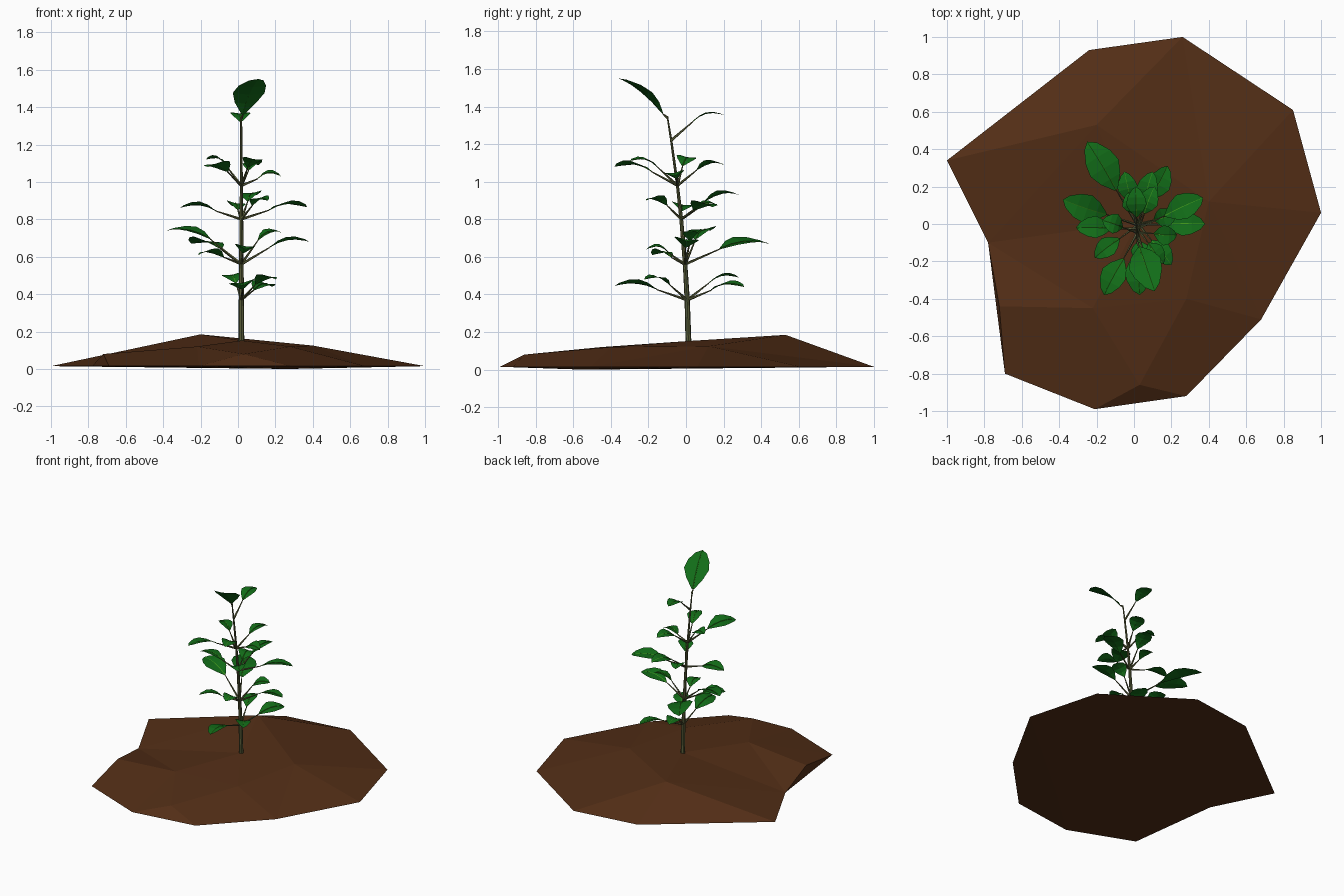
import bpy, bmesh
from mathutils import Vector, Matrix
from mathutils.geometry import delaunay_2d_cdt
from math import radians, tau

if "Cube" in bpy.data.objects:
    bpy.data.objects.remove(bpy.data.objects["Cube"])


def material(name, rgb):
    m = bpy.data.materials.new(name)
    m.diffuse_color = (*rgb, 1)
    m.use_nodes = True
    m.node_tree.nodes["Principled BSDF"].inputs["Base Color"].default_value = m.diffuse_color
    return m


SOIL = material("soil", (0.085, 0.027, 0.008))
LEAF = material("leaf", (0.006, 0.15, 0.009))
BARK = material("bark", (0.10, 0.11, 0.04))
VEIN = material("vein", (0.05, 0.28, 0.01))


def make(name, verts, faces, mat):
    me = bpy.data.meshes.new(name)
    me.from_pydata([tuple(v) for v in verts], [], faces)
    me.materials.append(mat)
    bm = bmesh.new()
    bm.from_mesh(me)
    bmesh.ops.recalc_face_normals(bm, faces=bm.faces)
    bm.to_mesh(me)
    bm.free()
    ob = bpy.data.objects.new(name, me)
    bpy.context.collection.objects.link(ob)
    return ob


def tube(name, pts, r0, r1, mat, sides=6):
    """Low-poly tube along a path, tapering from r0 to r1."""
    pts = [Vector(p) for p in pts]
    verts, faces = [], []
    last = len(pts) - 1
    for i, p in enumerate(pts):
        d = pts[min(i + 1, last)] - pts[max(i - 1, 0)]
        q = d.to_track_quat('Z', 'Y')
        r = r0 + (r1 - r0) * i / last
        for k in range(sides):
            verts.append(p + q @ (Matrix.Rotation(tau * k / sides, 3, 'Z') @ Vector((r, 0, 0))))
    for i in range(last):
        for k in range(sides):
            a, b = i * sides + k, i * sides + (k + 1) % sides
            faces.append((a, b, b + sides, a + sides))
    faces.append(tuple(range(sides)))
    faces.append(tuple(range(len(verts) - sides, len(verts))))
    return make(name, verts, faces, mat)


# Soil mound: faceted top over an irregular rim, shallow bottom
rim = [(-1, .34), (-.78, -.10), (-.69, -.80), (-.21, -.99), (.28, -.92), (.68, -.51),
       (1, .06), (.85, .61), (.26, 1), (-.24, .93)]
hills = [(-.72, -.44, .08), (.03, -.86, .08), (.28, -.40, .12), (.40, .12, .125),
         (-.20, .53, .185), (.02, .01, .152), (-.22, -.45, .12)]
n = len(rim)
flat = [Vector(p) for p in rim] + [Vector(p[:2]) for p in hills]
pts2, _, tris, *_ = delaunay_2d_cdt(flat, [(i, (i + 1) % n) for i in range(n)], [list(range(n))], 1, 1e-5)
height = {(round(p[0], 3), round(p[1], 3)): p[2] for p in hills}
verts = [(p.x, p.y, height.get((round(p.x, 3), round(p.y, 3)), .015)) for p in pts2]
faces = [tuple(t) for t in tris]
verts.append((.27, -.55, 0))
faces += [(len(verts) - 1, (i + 1) % n, i) for i in range(n)]
make("soil_mound", verts, faces, SOIL)

# Main stem, leaning further to the front as it rises
def stem_at(z):
    return Vector((.018, .015 - .063 * z * z, z))


nodes = [.37, .56, .80, .98, 1.22, 1.34]
tube("stem", [stem_at(z) for z in [.10] + nodes], .016, .004, BARK, 8)


def leaf(num, node, tip, roll):
    """Stalk, arched folded blade and midrib; the blade size follows the reach."""
    root, tip = stem_at(node), Vector(tip)
    split = .1 if node > 1.3 else .42
    base = root.lerp(tip, split)
    if node < 1.3:
        base.z = root.z + .75 * (tip.z - root.z)
    tube(f"leaf_stalk_{num}", [root, root.lerp(base, .55), base], .008, .003, BARK, 5)
    along = tip - base
    width = min(max(.63 * along.length, .11), .18)
    along.normalize()
    side = along.cross(Vector((0, 0, 1))).normalized()
    side = Matrix.Rotation(radians(roll), 3, along) @ side
    up = side.cross(along)
    verts, faces, mid = [], [], []
    widths = (.1, .68, 1, .86, .45)
    for i, w in enumerate(widths):
        t = i * .225
        c = base.lerp(tip, t) + up * .1 * t * (1 - t)
        mid.append(c + up * .002)
        s = side * (w * width / 2)
        lift = up * (.14 * w * width / 2)
        verts += [c - s + lift, c, c + s + lift]
    verts.append(tip)
    mid.append(tip)
    last = 3 * len(widths) - 3
    for a in range(0, last, 3):
        faces += [(a, a + 1, a + 4, a + 3), (a + 1, a + 2, a + 5, a + 4)]
    faces += [(last, last + 1, last + 3), (last + 1, last + 2, last + 3)]
    make(f"leaf_{num}", verts, faces, LEAF)
    tube(f"leaf_midrib_{num}", mid, .003, .001, VEIN, 3)


# Leaf tips grouped by the stem node they grow from
whorls = [
    [(.03, -.38, .445), (.20, -.22, .48), (.18, .31, .44), (-.05, .28, .49)],
    [(-.25, .44, .67), (-.38, .13, .74), (-.21, -.18, .61), (.38, 0, .68), (.23, .06, .73), (.04, -.21, .64)],
    [(-.31, -.02, .86), (.37, .14, .865), (.16, -.21, .90), (.10, .28, .93), (-.03, .17, .87)],
    [(-.16, -.38, 1.08), (.10, -.30, 1.11), (.23, -.06, 1.03), (.11, .20, 1.09), (-.17, .02, 1.12)],
    [(.01, .20, 1.355)],
    [(.11, -.36, 1.55)],
]
count = 0
for node, tips in zip(nodes, whorls):
    for k, tip in enumerate(tips):
        count += 1
        leaf(count, node, tip, 0 if len(tips) == 1 else (10, -8)[k % 2])
